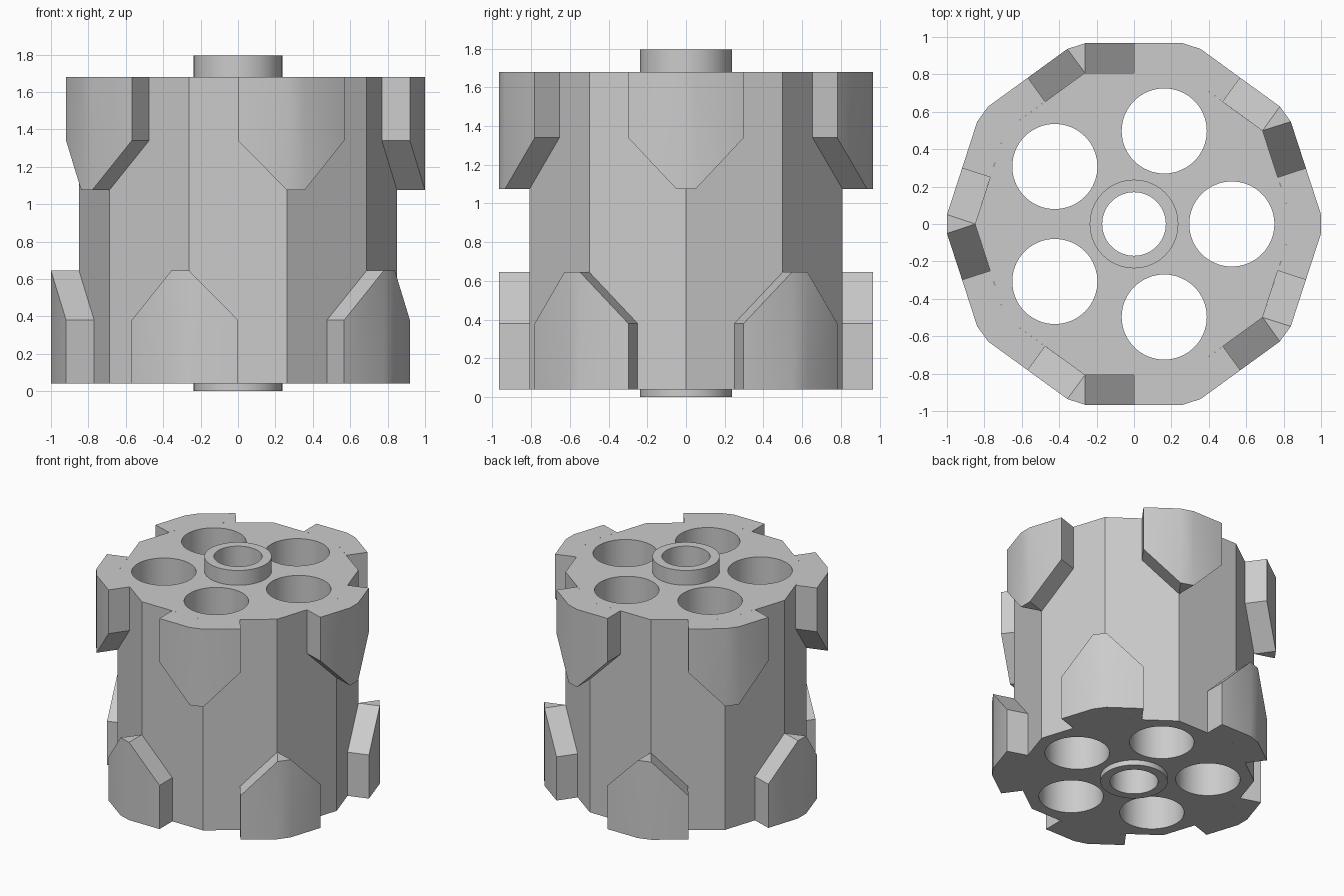
import bpy, bmesh, math
from mathutils import Matrix, Vector

if "Cube" in bpy.data.objects:
    bpy.data.objects.remove(bpy.data.objects["Cube"], do_unlink=True)

R, LOW, HIGH = 0.85, 0.04, 1.68          # core radius and end heights
BORE, COLLAR, TOP = 0.17, 0.237, 1.795   # centre bore, collar radius, full height

steel = bpy.data.materials.new("plain grey steel")
steel.use_nodes = True
grey = (0.6, 0.6, 0.6, 1)
steel.diffuse_color = grey
steel.node_tree.nodes["Principled BSDF"].inputs["Base Color"].default_value = grey


def finish(name, bm):
    bmesh.ops.recalc_face_normals(bm, faces=bm.faces)
    mesh = bpy.data.meshes.new(name)
    bm.to_mesh(mesh)
    bm.free()
    mesh.materials.append(steel)
    obj = bpy.data.objects.new(name, mesh)
    bpy.context.collection.objects.link(obj)
    return obj


def smooth(obj):
    bpy.ops.object.select_all(action="DESELECT")
    obj.select_set(True)
    bpy.context.view_layer.objects.active = obj
    bpy.ops.object.shade_smooth_by_angle(angle=math.radians(30))


def add_cylinder(bm, radius, z0, z1, sides, centre=(0, 0)):
    ring = [bm.verts.new((centre[0] + radius * math.cos(math.tau * i / sides),
                          centre[1] + radius * math.sin(math.tau * i / sides), z0))
            for i in range(sides)]
    base = bm.faces.new(ring)
    wall = bmesh.ops.extrude_face_region(bm, geom=[base], use_keep_orig=True)
    moved = [g for g in wall["geom"] if isinstance(g, bmesh.types.BMVert)]
    bmesh.ops.translate(bm, verts=moved, vec=(0, 0, z1 - z0))


# Ten-sided core
bm = bmesh.new()
add_cylinder(bm, R, LOW, HIGH, 10)
core = finish("cylinder_core", bm)

# Cutters for the centre bore and the five chambers
bm = bmesh.new()
add_cylinder(bm, BORE, -0.1, TOP + 0.1, 64)
for i in range(5):
    a = math.tau * i / 5
    add_cylinder(bm, 0.2275, -0.1, TOP + 0.1, 64,
                 (0.523 * math.cos(a), 0.523 * math.sin(a)))
cutter = finish("chamber_cutter", bm)
cutter.hide_render = True
cut = core.modifiers.new("chambers", "BOOLEAN")
cut.operation, cut.solver, cut.object = "DIFFERENCE", "EXACT", cutter
bpy.context.view_layer.objects.active = core
bpy.ops.object.modifier_apply(modifier=cut.name)
bpy.data.objects.remove(cutter, do_unlink=True)
smooth(core)


# Collars around the bore at both ends
def collar(name, z0, z1):
    bm = bmesh.new()
    profile = [(BORE, z0), (COLLAR, z0), (COLLAR, z1), (BORE, z1)]
    verts = [bm.verts.new((r, 0, z)) for r, z in profile]
    edges = [bm.edges.new((verts[i], verts[(i + 1) % 4])) for i in range(4)]
    bmesh.ops.spin(bm, geom=verts + edges, cent=(0, 0, 0), axis=(0, 0, 1),
                   angle=math.tau, steps=64, use_merge=True)
    bmesh.ops.remove_doubles(bm, verts=bm.verts, dist=0.0001)
    smooth(finish(name, bm))


collar("top_collar", HIGH, TOP)
collar("bottom_collar", 0, LOW)


# Pointed lugs, each wrapped around one corner of the core
def lug(name, angle, end, shoulder, tip):
    side, outer, nose = (0.769, 0.25), (0.919, 0.299), (1.0, 0.05)
    plan = [(side[0], -side[1]), (outer[0], -outer[1]), (nose[0], -nose[1]),
            nose, outer, side, (R, 0)]
    heights = [shoulder, shoulder, tip, tip, shoulder, shoulder, tip]
    turn = Matrix.Rotation(angle, 3, "Z")
    bm = bmesh.new()
    flat = [bm.verts.new(turn @ Vector((x, y, end))) for x, y in plan]
    cut = [bm.verts.new(turn @ Vector((x, y, z))) for (x, y), z in zip(plan, heights)]
    bm.faces.new(flat)
    for i in range(5):
        bm.faces.new((flat[i], flat[i + 1], cut[i + 1], cut[i]))
    for ids in ((0, 1, 2, 6), (2, 3, 6), (3, 4, 5, 6)):
        bm.faces.new([cut[i] for i in ids])
    bmesh.ops.recalc_face_normals(bm, faces=bm.faces)
    # The lug is open towards the core, so make sure its end faces outwards
    bm.normal_update()
    end_face = next(f for f in bm.faces if len(f.verts) == 7)
    flip = end_face.normal.z * (end - tip) < 0
    obj = finish(name, bm)
    if flip:
        obj.data.flip_normals()
    smooth(obj)


for i in range(5):
    a = math.tau * i / 5
    lug(f"top_lug_{i + 1}", a, HIGH, 1.34, 1.075)
    lug(f"bottom_lug_{i + 1}", a + math.pi, LOW, 0.38, 0.645)
